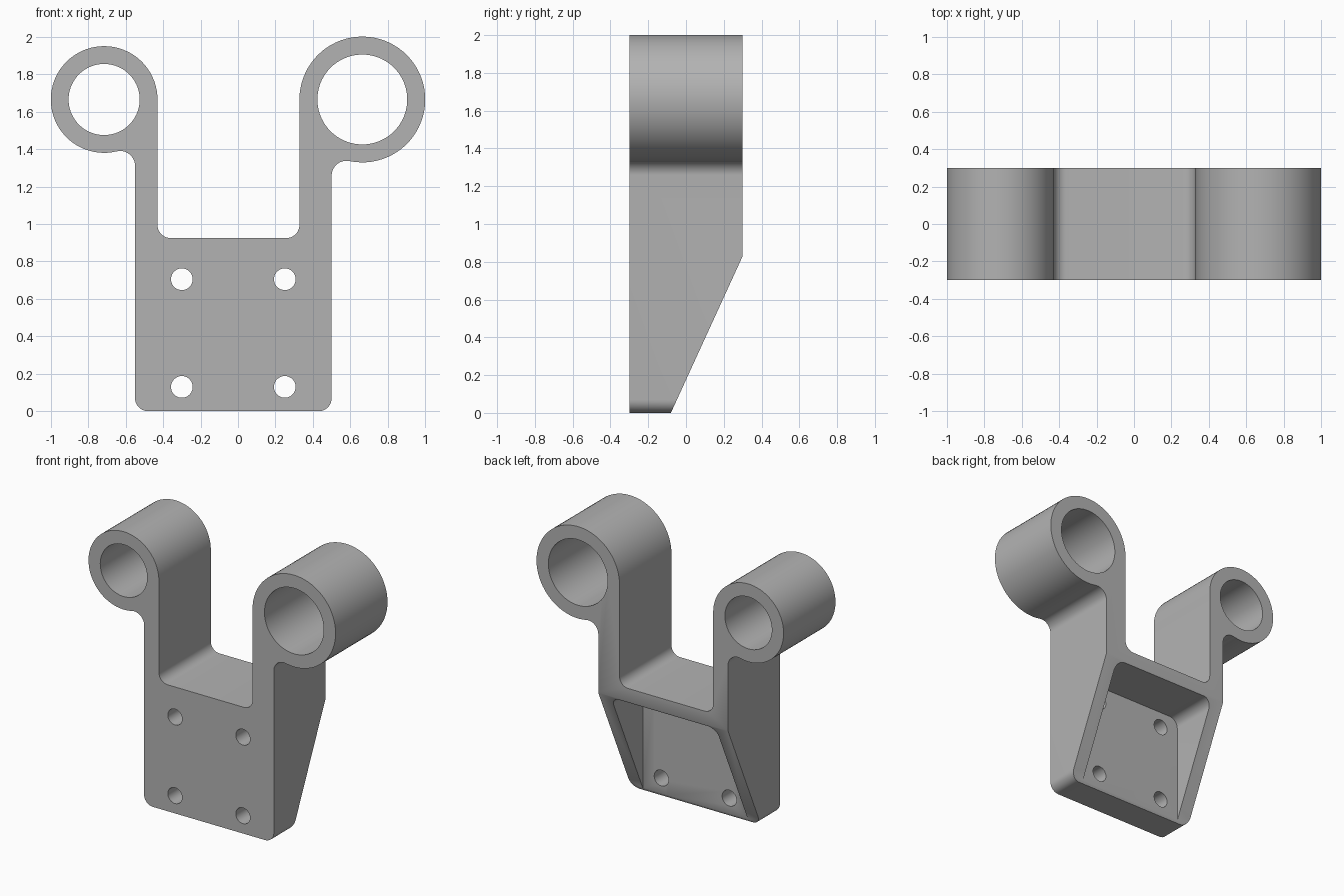
import bpy
import bmesh
from math import sin, cos, radians, degrees, atan2, sqrt
from mathutils import Vector

cube = bpy.data.objects.get("Cube")
if cube:
    bpy.data.objects.remove(cube, do_unlink=True)

FRONT, BACK = -0.3, 0.3
LEFT_X, RIGHT_X = -0.55, 0.5           # outer faces of the plate
RING_Z, FILLET = 1.665, 0.08
SMALL = dict(x=-0.715, outer=0.285, bore=0.19)
LARGE = dict(x=0.664, outer=0.336, bore=0.24)

grey = bpy.data.materials.new("plain grey")
grey.use_nodes = True
colour = (0.45, 0.45, 0.45, 1)
grey.diffuse_color = colour
grey.node_tree.nodes["Principled BSDF"].inputs["Base Color"].default_value = colour


def arc(cx, cz, r, a0, a1, step=5):
    n = max(4, round(abs(a1 - a0) / step))
    angles = [radians(a0 + (a1 - a0) * i / n) for i in range(n + 1)]
    return [(cx + r * cos(a), cz + r * sin(a)) for a in angles]


def prism(name, outline, y0, y1):
    """Extrude an XZ outline along y."""
    bm = bmesh.new()
    face = bm.faces.new([bm.verts.new((x, y0, z)) for x, z in outline])
    top = bmesh.ops.extrude_face_region(bm, geom=[face])["geom"]
    bmesh.ops.translate(bm, vec=(0, y1 - y0, 0),
                        verts=[g for g in top if isinstance(g, bmesh.types.BMVert)])
    bmesh.ops.recalc_face_normals(bm, faces=bm.faces)
    mesh = bpy.data.meshes.new(name)
    bm.to_mesh(mesh)
    bm.free()
    obj = bpy.data.objects.new(name, mesh)
    bpy.context.collection.objects.link(obj)
    mesh.materials.append(grey)
    return obj


def fillet_centre(ring, wall_x, side):
    """Centre of the fillet between an arm's outer face and its ring."""
    cx = wall_x + side * FILLET
    return cx, RING_Z - sqrt((ring["outer"] + FILLET) ** 2 - (cx - ring["x"]) ** 2)


# Bracket outline: plate, two arms and two rings, counter-clockwise
fr, fl = fillet_centre(LARGE, RIGHT_X, 1), fillet_centre(SMALL, LEFT_X, -1)
ang_r = degrees(atan2(RING_Z - fr[1], LARGE["x"] - fr[0]))
ang_l = degrees(atan2(RING_Z - fl[1], SMALL["x"] - fl[0]))
R, SLOT_Z = 0.07, 0.925
outline = (
    arc(LEFT_X + R, R, R, 180, 270, 10)
    + arc(RIGHT_X - R, R, R, 270, 360, 10)
    + arc(*fr, FILLET, 180, ang_r)
    + arc(LARGE["x"], RING_Z, LARGE["outer"], ang_r - 180, 180)[1:]
    + arc(LARGE["x"] - LARGE["outer"] - R, SLOT_Z + R, R, 0, -90, 10)
    + arc(SMALL["x"] + SMALL["outer"] + R, SLOT_Z + R, R, -90, -180, 10)
    + arc(SMALL["x"], RING_Z, SMALL["outer"], 0, ang_l + 180)
    + arc(*fl, FILLET, ang_l, 0)[1:]
)
bracket = prism("bracket", outline, FRONT, BACK)

# Sloping cut across the lower back
bm = bmesh.new()
bm.from_mesh(bracket.data)
low, high = Vector((0, -0.08, 0)), Vector((0, BACK, 0.83))
slope = high - low
cut = bmesh.ops.bisect_plane(bm, geom=bm.verts[:] + bm.edges[:] + bm.faces[:],
                             plane_co=low, plane_no=(0, slope.z, -slope.y),
                             clear_outer=True)["geom_cut"]
bmesh.ops.holes_fill(bm, edges=[e for e in cut if isinstance(e, bmesh.types.BMEdge)], sides=0)
bmesh.ops.recalc_face_normals(bm, faces=bm.faces)
bm.to_mesh(bracket.data)
bm.free()

# Cutters: ring bores, bolt holes and the rounded back pocket
cutters = [prism("bore_cutter", arc(r["x"], RING_Z, r["bore"], 0, 360)[:-1], -0.5, 0.5)
           for r in (SMALL, LARGE)]
cutters += [prism("bolt_hole_cutter", arc(x, z, 0.058, 0, 360, 10)[:-1], -0.5, 0.5)
            for x in (-0.3, 0.25) for z in (0.13, 0.705)]
px0, px1, pz, pr = LEFT_X + 0.1, RIGHT_X - 0.1, 0.82, 0.07
pocket = ([(px0, -0.2), (px1, -0.2)] + arc(px1 - pr, pz - pr, pr, 0, 90, 10)
          + arc(px0 + pr, pz - pr, pr, 90, 180, 10))
cutters.append(prism("pocket_cutter", pocket, -0.072, 0.5))

for c in cutters:
    c.hide_render = True
    mod = bracket.modifiers.new(c.name, "BOOLEAN")
    mod.operation, mod.solver, mod.object = "DIFFERENCE", "EXACT", c

# Bake the cuts, drop the cutters and smooth the round faces
graph = bpy.context.evaluated_depsgraph_get()
baked = bpy.data.meshes.new_from_object(bracket.evaluated_get(graph))
bracket.modifiers.clear()
bracket.data = baked
for c in cutters:
    bpy.data.objects.remove(c, do_unlink=True)

bpy.ops.object.select_all(action="DESELECT")
bracket.select_set(True)
bpy.context.view_layer.objects.active = bracket
bpy.ops.object.shade_smooth_by_angle(angle=radians(30))
